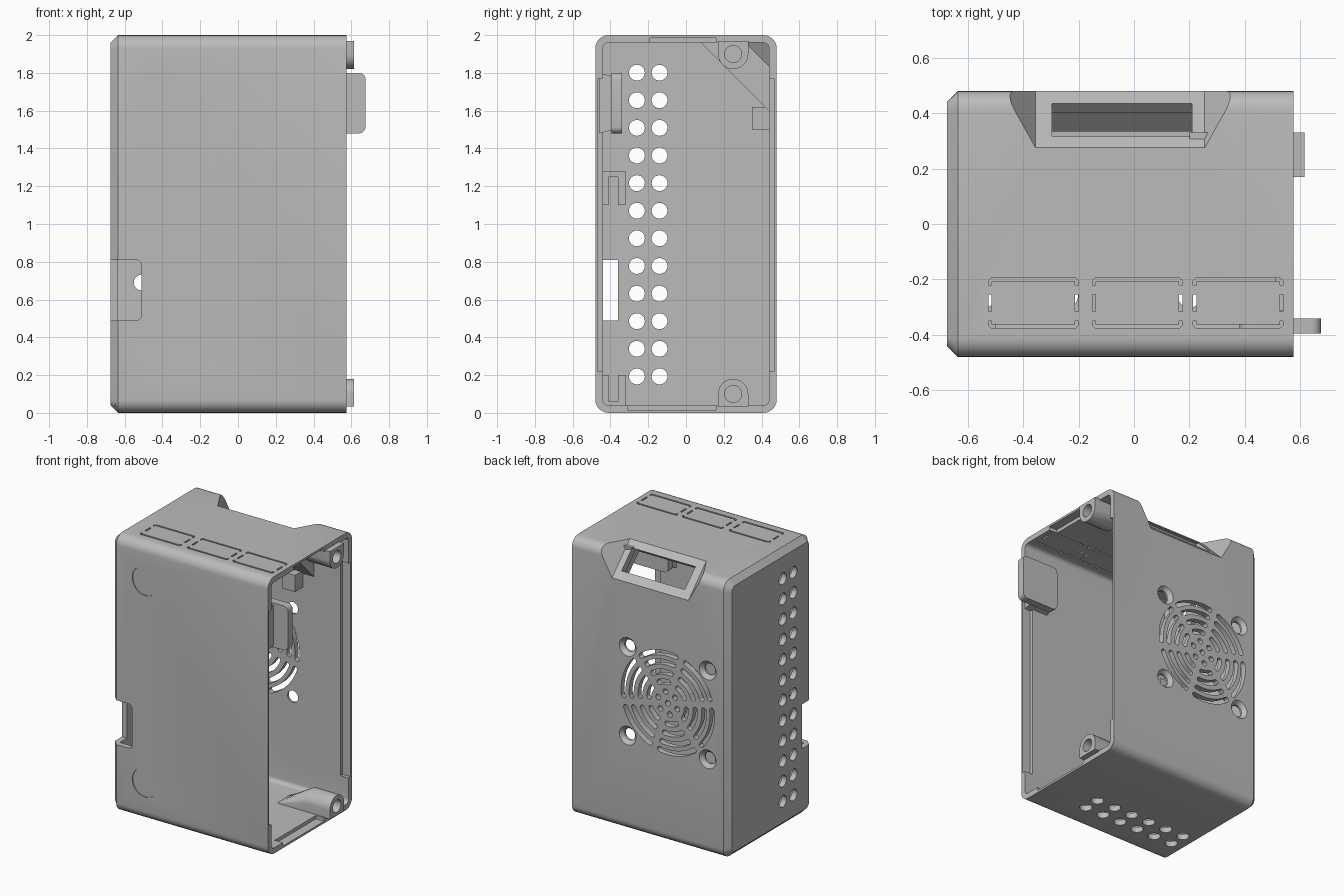
import bpy, bmesh
from math import pi, sin, cos

if "Cube" in bpy.data.objects:
    bpy.data.objects.remove(bpy.data.objects["Cube"], do_unlink=True)

GRAY = (0.5, 0.5, 0.5, 1)
mat = bpy.data.materials.new("light gray plastic")
mat.use_nodes = True
mat.diffuse_color = GRAY
mat.node_tree.nodes["Principled BSDF"].inputs["Base Color"].default_value = GRAY

WALL = 0.04
X0, X1, Y, TOP = -0.675, 0.575, 0.48, 2.0
H = 0.5 ** 0.5


def place(axis, u, v, w):
    """Profile point (u, v) at depth w; 'd' is the slanted display frame."""
    if axis == "x":
        return (w, u, v)
    if axis == "y":
        return (u, w, v)
    if axis == "z":
        return (u, v, w)
    return (u, 0.3775 + H * (v + w), 1.8975 + H * (v - w))


def loft(bm, axis, *rings):
    loops = [[bm.verts.new(place(axis, u, v, w)) for u, v in pts] for pts, w in rings]
    bm.faces.new(loops[0])
    bm.faces.new(loops[-1])
    for a, b in zip(loops, loops[1:]):
        for i in range(len(a)):
            j = (i + 1) % len(a)
            bm.faces.new((a[i], a[j], b[j], b[i]))


def prism(bm, axis, pts, lo, hi):
    loft(bm, axis, (pts, lo), (pts, hi))


def box(u0, v0, u1, v1):
    return [(u0, v0), (u1, v0), (u1, v1), (u0, v1)]


def arc(u, v, r, a0, a1, n):
    return [(u + r * cos(a0 + (a1 - a0) * i / n), v + r * sin(a0 + (a1 - a0) * i / n))
            for i in range(n + 1)]


def circle(u, v, r, n=24):
    return arc(u, v, r, 0, 2 * pi, n)[:-1]


def rounded(u0, v0, u1, v1, r, n=6):
    corners = [(u1 - r, v1 - r), (u0 + r, v1 - r), (u0 + r, v0 + r), (u1 - r, v0 + r)]
    return [p for k, (u, v) in enumerate(corners)
            for p in arc(u, v, r, k * pi / 2, (k + 1) * pi / 2, n)]


def arc_slot(u, v, r, a0, a1, half):
    """Curved slot with round ends."""
    end = (u + r * cos(a1), v + r * sin(a1))
    start = (u + r * cos(a0), v + r * sin(a0))
    return (arc(u, v, r + half, a0, a1, 10) + arc(*end, half, a1, a1 + pi, 6)[1:-1]
            + arc(u, v, r - half, a1, a0, 10) + arc(*start, half, a0 + pi, a0 + 2 * pi, 6)[1:-1])


def make(name, build):
    bm = bmesh.new()
    build(bm)
    bmesh.ops.recalc_face_normals(bm, faces=bm.faces)
    mesh = bpy.data.meshes.new(name)
    bm.to_mesh(mesh)
    bm.free()
    mesh.materials.append(mat)
    ob = bpy.data.objects.new(name, mesh)
    bpy.context.collection.objects.link(ob)
    return ob


def carve(ob, build, op="DIFFERENCE"):
    cutter = make("cutter", build)
    cutter.hide_render = True
    mod = ob.modifiers.new("carve", "BOOLEAN")
    mod.operation, mod.solver, mod.object = op, "EXACT", cutter
    deps = bpy.context.evaluated_depsgraph_get()
    mesh = bpy.data.meshes.new_from_object(ob.evaluated_get(deps))
    ob.modifiers.clear()
    ob.data = mesh
    bpy.data.objects.remove(cutter, do_unlink=True)


# Shell: rounded box, chamfered at the closed end, hollow from the open end
def shell_body(bm):
    full = rounded(-Y, 0, Y, TOP, 0.07)
    small = rounded(-Y + WALL, WALL, Y - WALL, TOP - WALL, 0.035)
    loft(bm, "x", (small, X0), (full, X0 + WALL), (full, X1))


def cavity(bm):
    prism(bm, "x", rounded(-Y + WALL, WALL, Y - WALL, TOP - WALL, 0.03), X0 + WALL, X1 + 0.1)


# Rows of round vents on the closed end and the bottom
def vents(bm):
    for y in (-0.26, -0.14):
        for i in range(12):
            prism(bm, "x", circle(y, 0.193 + i * 0.1462, 0.042), X0 - 0.05, X0 + 0.08)
        for i in range(6):
            prism(bm, "z", circle(0.2 - i * 0.148, y, 0.042), -0.05, 0.08)


# Fan grille and its screw holes on the back
FX, FZ = -0.19, 1.01
SCREWS = [(FX + a * 0.32, FZ + b * 0.32) for a in (-1, 1) for b in (-1, 1)]


def grille(bm):
    prism(bm, "y", circle(FX, FZ, 0.02, 12), 0.4, 0.5)
    for k in range(6):
        mid = k * pi / 3 + 0.3
        prism(bm, "y", circle(FX + 0.08 * cos(mid), FZ + 0.08 * sin(mid), 0.02, 12), 0.4, 0.5)
        for r in (0.15, 0.22, 0.29, 0.355):
            span = pi / 6 - 0.04 / r
            prism(bm, "y", arc_slot(FX, FZ, r, mid - span, mid + span, 0.018), 0.4, 0.5)
    for x, z in SCREWS:
        prism(bm, "y", circle(x, z, 0.042), 0.4, 0.5)


def countersinks(bm):
    for x, z in SCREWS:
        loft(bm, "y", (circle(x, z, 0.035), 0.447), (circle(x, z, 0.072), 0.485))


# Outlined knock-out panels on the top
def knockouts(bm):
    t, lo, hi = 0.012, -0.375, -0.195
    for x0 in (-0.525, -0.15, 0.213):
        x1 = x0 + 0.325
        for edge, s in ((hi, -1), (lo, 1)):
            a, b = edge + s * 0.025, edge + s * t
            prism(bm, "z", [(x0, a), (x0, edge + s * 0.01), (x0 + 0.01, edge), (x1 - 0.01, edge),
                            (x1, edge + s * 0.01), (x1, a), (x1 - t, a), (x1 - t, b),
                            (x0 + t, b), (x0 + t, a)], 1.93, 2.05)
        for x in (x0, x1 - t):
            prism(bm, "z", box(x, -0.315, x + t, -0.255), 1.93, 2.05)


# Cable notch, round front recesses and grooves inside the rim
def notch(bm):
    prism(bm, "y", rounded(-0.9, 0.49, -0.51, 0.81, 0.03), -0.6, -0.36)


def recesses(bm):
    for z in (0.275, 1.73):
        prism(bm, "y", circle(-0.405, z, 0.104, 40), -0.52, -0.473)
    for rect in (box(-0.465, 0.22, -0.42, 1.77), box(0.42, 0.22, 0.465, 1.77),
                 box(-0.19, 1.94, 0.16, 1.985), box(-0.31, 0.015, 0.16, 0.06)):
        prism(bm, "x", rect, 0.51, 0.7)


# Slanted display pocket in the top back edge
def pocket(bm):
    prism(bm, "d", [(-0.355, 0), (0.255, 0), (0.414, 0.2), (-0.514, 0.2)], -0.5, 0.5)


def bezel_envelope(bm):
    prism(bm, "d", [(-0.4, -0.25), (0.3, -0.25), (0.3, 0), (0.419, 0.15),
                    (-0.519, 0.15), (-0.4, 0)], -0.5, 0.5)


shell = make("shell", shell_body)
for step in (cavity, vents, grille, countersinks, knockouts, notch, recesses, pocket):
    carve(shell, step)

bezel = make("display_bezel", lambda bm: prism(
    bm, "x", [(0.07, 1.97), (0.45, 1.59), (0.45, 1.97)], -0.6, 0.5))
carve(bezel, bezel_envelope, "INTERSECT")
carve(bezel, pocket)
carve(bezel, lambda bm: prism(bm, "d", box(-0.295, -0.4, 0.21, 0.3), -0.1025, 0.081))
carve(bezel, lambda bm: prism(bm, "d", box(-0.345, -0.4, 0.255, -0.05), -0.125, 0.105))


# Screw bosses at the open end, tapering back into the wall
def boss(name, z, wall, s):
    def body(bm):
        pts = [(0.33, wall)] + [(y, z + s * h) for y, h in arc(0.25, 0, 0.08, 0, pi, 14)] + [(0.17, wall)]
        flat = [(y, wall + (v - wall) * 0.1) for y, v in pts]
        loft(bm, "x", (flat, 0.2), (pts, 0.42), (pts, 0.615))
    ob = make(name, body)
    carve(ob, lambda bm: prism(bm, "x", circle(0.25, z, 0.045), 0.44, 0.7))
    return ob


# Locking tab and inner holders
def tab(bm):
    prism(bm, "y", rounded(0.38, 1.48, 0.675, 1.8, 0.035), -0.395, -0.34)


def tab_root(bm):
    loft(bm, "y", (box(0.38, 1.48, 0.56, 1.8), -0.46), (box(0.4, 1.5, 0.56, 1.78), -0.38))


def clip(z, far, s):
    """U-shaped board holder on the front wall."""
    end = z + s * far
    pts = [(-0.46, z), (-0.32, z), (-0.32, end), (-0.36, end), (-0.36, z + s * 0.03),
           (-0.41, z + s * 0.03), (-0.41, end), (-0.46, end)]
    return lambda bm: prism(bm, "x", pts, -0.65, -0.5)


parts = [shell, bezel,
         boss("upper_screw_boss", 1.9, 1.968, -1),
         boss("lower_screw_boss", 0.1, 0.035, 1),
         make("locking_tab", tab),
         make("locking_tab_root", tab_root),
         make("upper_board_clip", clip(1.28, 0.18, -1)),
         make("lower_board_clip", clip(0.03, 0.17, 1)),
         make("back_wall_block", lambda bm: prism(bm, "x", box(0.35, 1.5, 0.46, 1.62), 0.11, 0.21))]

# Smooth rounded surfaces, keep edges crisp
bpy.ops.object.select_all(action="DESELECT")
for ob in parts:
    ob.select_set(True)
bpy.context.view_layer.objects.active = shell
bpy.ops.object.shade_smooth_by_angle(angle=pi / 6)
